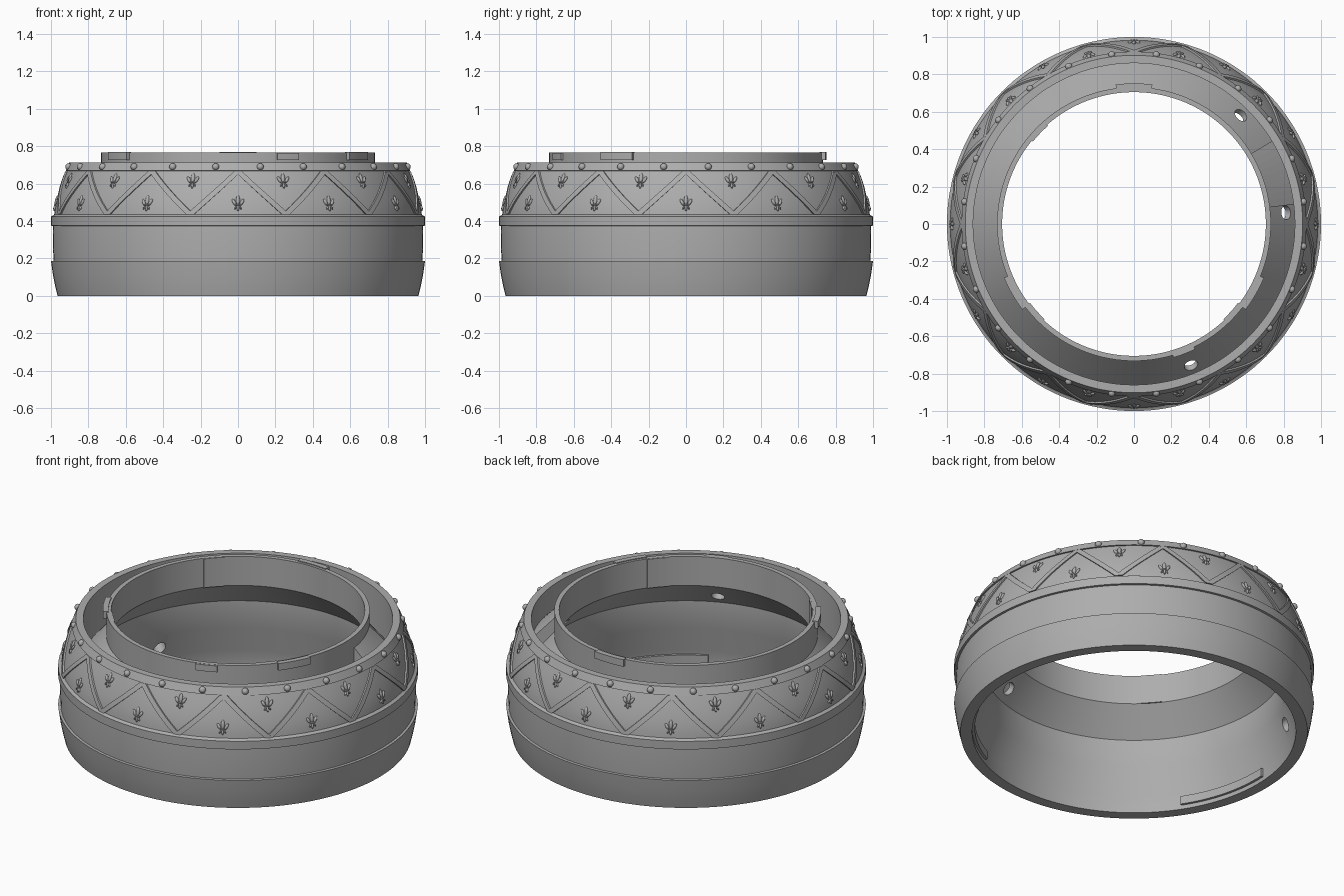
import bpy, bmesh, math
from mathutils import Vector, Matrix

cube = bpy.data.objects.get("Cube")
if cube:
    bpy.data.objects.remove(cube, do_unlink=True)

grey = bpy.data.materials.new("plain grey")
grey.use_nodes = True
grey.diffuse_color = (0.42, 0.42, 0.42, 1)
grey.node_tree.nodes["Principled BSDF"].inputs["Base Color"].default_value = grey.diffuse_color


def polar(r, degrees, z):
    a = math.radians(degrees)
    return Vector((r * math.cos(a), r * math.sin(a), z))


def loft(bm, rings, closed=False):
    """Skin a row of equal point loops, capping the ends unless closed."""
    loops = [[bm.verts.new(p) for p in ring] for ring in rings]
    n = len(loops[0])
    pairs = list(zip(loops, loops[1:]))
    if closed:
        pairs.append((loops[-1], loops[0]))
    else:
        bm.faces.new(loops[0])
        bm.faces.new(loops[-1])
    for a, b in pairs:
        for i in range(n):
            j = (i + 1) % n
            bm.faces.new((a[i], a[j], b[j], b[i]))


def sector(bm, start, end, profile):
    """Sweep an (r, z) section around the axis between two angles."""
    full = end - start >= 360
    steps = 144 if full else max(3, int((end - start) / 2.5))
    count = steps if full else steps + 1
    loft(bm, [[polar(r, start + (end - start) * i / steps, z) for r, z in profile]
              for i in range(count)], full)


def finish(bm, name):
    bmesh.ops.recalc_face_normals(bm, faces=bm.faces)
    mesh = bpy.data.meshes.new(name)
    bm.to_mesh(mesh)
    bm.free()
    mesh.materials.append(grey)
    obj = bpy.data.objects.new(name, mesh)
    bpy.context.collection.objects.link(obj)
    return obj


def smooth(obj):
    bpy.ops.object.select_all(action="DESELECT")
    obj.select_set(True)
    bpy.context.view_layer.objects.active = obj
    bpy.ops.object.shade_smooth_by_angle(angle=math.radians(28))


# Curved upper shell
Z0, Z1, TOP = 0.435, 0.668, 0.712


def shell_r(z):
    return 0.992 - 0.09 * ((z - 0.43) / 0.282) ** 1.5


def panel_z(i, steps=8):
    return Z0 + (Z1 - Z0) * i / steps


DEPTH = 0.009
outer = [(0.965, 0), (0.977, 0.05), (0.989, 0.11), (1.0, 0.185), (0.986, 0.187),
         (0.99, 0.28), (0.988, 0.373), (1.0, 0.375), (1.0, 0.425), (shell_r(Z0), 0.427)]
outer += [(shell_r(panel_z(i)) - DEPTH, panel_z(i)) for i in range(9)]
outer += [(shell_r(Z1 + 0.001), Z1 + 0.001), (shell_r(TOP), TOP)]
inner = [(0.86, TOP), (0.86, 0.46), (0.732, 0.61), (0.732, 0.765), (0.705, 0.765),
         (0.705, 0.587), (0.84, 0.43), (0.84, 0.265), (0.9, 0.1), (0.9, 0)]
bm = bmesh.new()
sector(bm, 0, 360, outer + inner)
body = finish(bm, "ring_body")

# Drilled holes: three through the sloping floor, one blind in the lower wall
bm = bmesh.new()
for angle, r, z, length in ((45.5, 0.8, 0.5, 0.12), (4.3, 0.8, 0.5, 0.12),
                            (-68, 0.8, 0.5, 0.12), (155, 0.875, 0.18, 0.08)):
    axis = polar(0.76, angle, 0.65)
    place = Matrix.Translation(polar(r, angle, z)) @ axis.to_track_quat("Z", "Y").to_matrix().to_4x4()
    bmesh.ops.create_cone(bm, cap_ends=True, segments=24, radius1=0.038, radius2=0.038,
                          depth=length, matrix=place)
cutter = finish(bm, "hole_cutter")
cutter.hide_render = True
drill = body.modifiers.new("holes", "BOOLEAN")
drill.operation = "DIFFERENCE"
drill.solver = "EXACT"
drill.object = cutter
bpy.context.view_layer.objects.active = body
bpy.ops.object.modifier_apply(modifier=drill.name)
bpy.data.objects.remove(cutter, do_unlink=True)
smooth(body)

# Zigzag bars dividing the shell into triangular panels
bm = bmesh.new()
for k in range(24):
    low, high = (15 * k, 15 * k + 15) if k % 2 else (15 * k + 15, 15 * k)
    rings = []
    for i in range(9):
        z = panel_z(i)
        mid = low + (high - low) * i / 8
        r = shell_r(z)
        rings.append([polar(r - 0.03, mid - 1.2, z), polar(r, mid - 1.2, z),
                      polar(r, mid + 1.2, z), polar(r - 0.03, mid + 1.2, z)])
    loft(bm, rings)
smooth(finish(bm, "zigzag_bars"))


def blob(bm, place, x, z, size, tilt=0):
    """Flattened petal in the local plane: x sideways, z up, y through."""
    m = (place @ Matrix.Translation((x, 0, z)) @ Matrix.Rotation(tilt, 4, "Y")
         @ Matrix.Diagonal((size[0], 0.009, size[1], 1)))
    bmesh.ops.create_icosphere(bm, subdivisions=2, radius=1, matrix=m)


# Lily emblem in every panel
bm = bmesh.new()
for k in range(24):
    angle = -90 + 15 * k
    z = 0.615 if k % 2 else 0.495
    lean = -math.atan((shell_r(z - 0.02) - shell_r(z + 0.02)) / 0.04)
    place = (Matrix.Translation(polar(shell_r(z) - DEPTH, angle, z))
             @ Matrix.Rotation(math.radians(angle + 90), 4, "Z") @ Matrix.Rotation(lean, 4, "X"))
    blob(bm, place, 0, 0.016, (0.011, 0.028))
    blob(bm, place, 0, -0.026, (0.007, 0.018))
    blob(bm, place, 0, -0.01, (0.02, 0.005))
    for side in (-1, 1):
        blob(bm, place, side * 0.021, 0.006, (0.009, 0.02), side * 0.5)
        blob(bm, place, side * 0.012, -0.024, (0.005, 0.012), -side * 0.6)
smooth(finish(bm, "lily_emblems"))

# Round studs along the upper band
bm = bmesh.new()
for k in range(24):
    bmesh.ops.create_uvsphere(bm, u_segments=16, v_segments=10, radius=0.019,
                              matrix=Matrix.Translation(polar(0.912, 7.5 + 15 * k, 0.69)))
smooth(finish(bm, "studs"))


def box(r0, r1, z0, z1):
    return [(r0, z0), (r1, z0), (r1, z1), (r0, z1)]


# Lugs around the collar
bm = bmesh.new()
for angle in (90, 210, -30):
    sector(bm, angle - 7.5, angle + 7.5, box(0.72, 0.752, 0.727, 0.77))
sector(bm, -73.5, -64, box(0.72, 0.745, 0.725, 0.764))
smooth(finish(bm, "collar_lugs"))

# Upright pads on the inside of the collar
bm = bmesh.new()
for angle in (136, 222, -42):
    sector(bm, angle - 4.8, angle + 4.8, box(0.698, 0.715, 0.587, 0.764))
smooth(finish(bm, "collar_pads"))

# Sloping block in the groove
bm = bmesh.new()
sector(bm, 7, 31, [(0.725, 0.58), (0.862, 0.44), (0.862, 0.56), (0.725, 0.7)])
finish(bm, "groove_block")

# Locking ridges inside the foot
bm = bmesh.new()
for angle in (75, 195, 315):
    sector(bm, angle - 18, angle + 18, box(0.885, 0.91, 0.025, 0.075))
smooth(finish(bm, "foot_ridges"))
